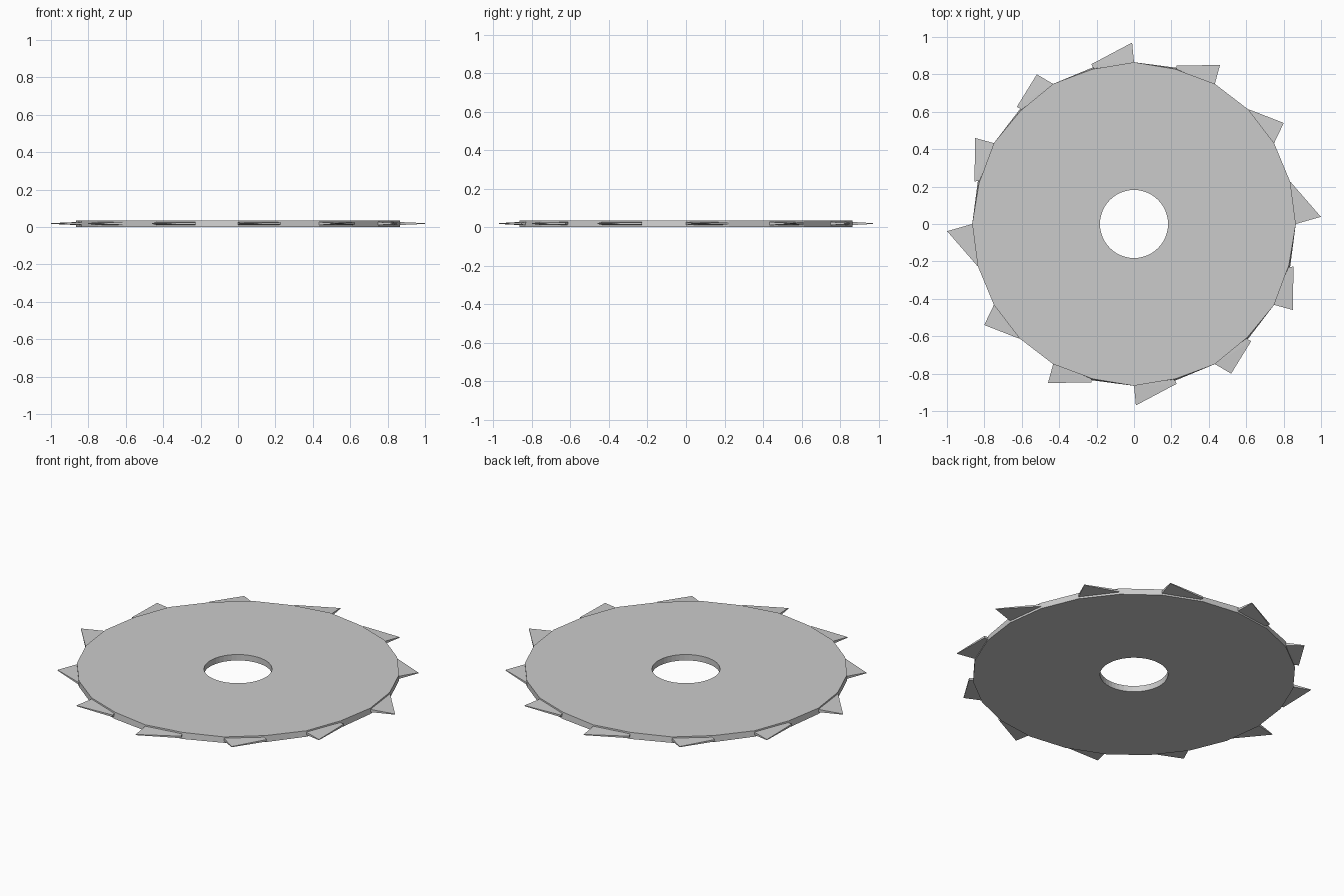
import bpy, bmesh
from math import radians, cos, sin, pi

if "Cube" in bpy.data.objects:
    bpy.data.objects.remove(bpy.data.objects["Cube"])

T, R, HOLE = 0.035, 0.865, 0.182


def polar(r, deg, z):
    return (r * cos(radians(deg)), r * sin(radians(deg)), z)


def finish(bm, name):
    bmesh.ops.recalc_face_normals(bm, faces=bm.faces)
    me = bpy.data.meshes.new(name)
    bm.to_mesh(me)
    bm.free()
    ob = bpy.data.objects.new(name, me)
    bpy.context.collection.objects.link(ob)
    return ob


# blade disc: 24-sided rim, round centre hole
bm = bmesh.new()
N, H = 24, 48
rings = []
for z in (0, T):
    outer = []
    for i in range(N):
        a = i * 15
        dip = 0.008 if z and i % 2 and (a % 180) > 70 else 0
        outer.append(bm.verts.new(polar(R - dip, a, z)))
    inner = [bm.verts.new(polar(HOLE, i * 360 / H, z)) for i in range(H)]
    rings.append((outer, inner))
    for i in range(N):
        j = (i + 1) % N
        bm.faces.new((outer[i], outer[j], inner[2 * j], inner[2 * i + 1], inner[2 * i]))
for k, n in ((0, N), (1, H)):
    lo, hi = rings[0][k], rings[1][k]
    for i in range(n):
        j = (i + 1) % n
        bm.faces.new((lo[i], lo[j], hi[j], hi[i]))
finish(bm, "blade_disc")

# teeth: hooked wedges thinning to the tip, six shapes repeated on the opposite side
# (tip radius, tip angle, back corner radius)
teeth = [(1.0, 2.2, 0.867), (0.966, 34, 0.867), (0.967, 61.6, 0.876),
         (0.97, 90.6, 0.884), (0.954, 123, 0.886), (0.967, 151.6, 0.882)]
bm = bmesh.new()
for half in (0, 180):
    for i, (tip_r, tip_a, back_r) in enumerate(teeth):
        a = i * 30 + half
        corners = [(R, a, 0.008), (tip_r, tip_a + half, 0.002),
                   (back_r, a + 15, 0.006), (R - 0.03, a + 14, 0.008), (R - 0.03, a + 1, 0.008)]
        lo = [bm.verts.new(polar(r, d, 0.019 - h)) for r, d, h in corners]
        hi = [bm.verts.new(polar(r, d, 0.019 + h)) for r, d, h in corners]
        for ring in (lo, hi):
            bm.faces.new(ring[:3])
            bm.faces.new((ring[0], ring[2], ring[3], ring[4]))
        for k in range(5):
            j = (k + 1) % 5
            bm.faces.new((lo[k], lo[j], hi[j], hi[k]))
finish(bm, "blade_teeth")
